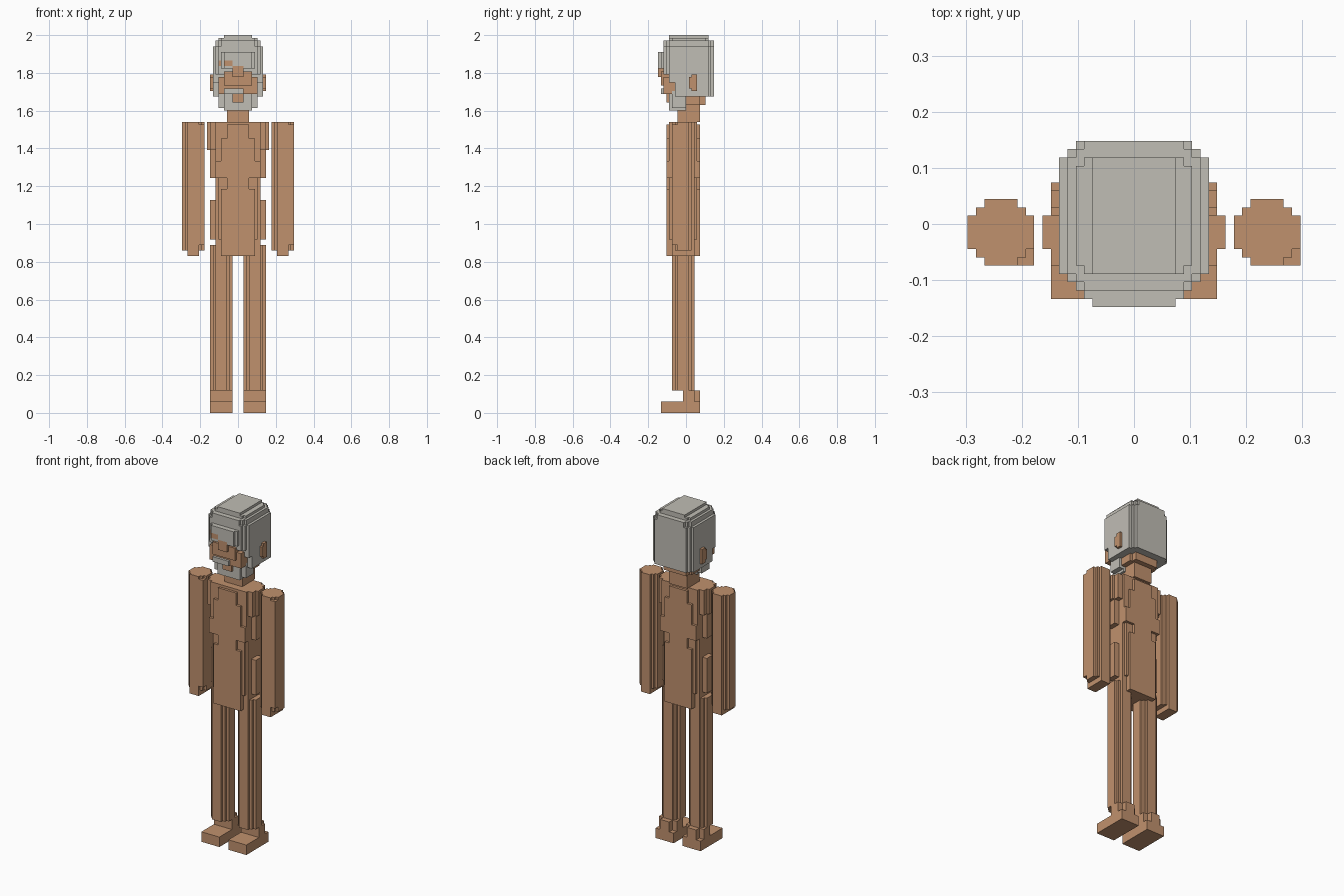
import bpy, bmesh
from mathutils import Vector

if "Cube" in bpy.data.objects:
    bpy.data.objects.remove(bpy.data.objects["Cube"], do_unlink=True)

U = 2 / 135  # one block


def material(name, rgb):
    m = bpy.data.materials.new(name)
    m.use_nodes = True
    col = (*rgb, 1)
    m.diffuse_color = col
    m.node_tree.nodes["Principled BSDF"].inputs["Base Color"].default_value = col
    return m


MATS = [material("tan_skin", (0.53, 0.285, 0.155)),
        material("grey_hair", (0.53, 0.51, 0.46))]
SKIN, HAIR = 0, 1


def fill(grid, x0, x1, y0, y1, z0, z1, mat=SKIN):
    """Fill a box of blocks; mat None carves them away."""
    for x in range(x0, x1):
        for y in range(y0, y1):
            for z in range(z0, z1):
                if mat is None:
                    grid.pop((x, y, z), None)
                else:
                    grid[x, y, z] = mat


def slab(grid, z0, z1, rects, mat=SKIN):
    """Stepped round section from symmetric rectangles (half width, y0, y1)."""
    for hw, y0, y1 in rects:
        fill(grid, -hw, hw, y0, y1, z0, z1, mat)


def tube(grid, x, z0, z1):
    """Eight-block wide rounded limb."""
    for c in range(3):
        fill(grid, x + c, x + 8 - c, -3 - c, 1 + c, z0, z1)


def build(name, grid):
    """Make a mesh of the exposed block faces and merge the flat areas."""
    bm = bmesh.new()
    verts = {}

    def vert(p):
        if p not in verts:
            verts[p] = bm.verts.new(Vector(p) * U)
        return verts[p]

    for cell, mat in grid.items():
        for axis in range(3):
            for side in (0, 1):
                near = list(cell)
                near[axis] += 2 * side - 1
                if tuple(near) in grid:
                    continue
                a, b = (axis + 1) % 3, (axis + 2) % 3
                loop = []
                for da, db in ((0, 0), (1, 0), (1, 1), (0, 1)):
                    p = list(cell)
                    p[axis] += side
                    p[a] += da
                    p[b] += db
                    loop.append(vert(tuple(p)))
                f = bm.faces.new(loop if side else loop[::-1])
                f.material_index = mat
    bmesh.ops.dissolve_limit(bm, angle_limit=0.01, verts=bm.verts[:],
                             edges=bm.edges[:], delimit={'MATERIAL', 'NORMAL'})
    me = bpy.data.meshes.new(name)
    bm.to_mesh(me)
    bm.free()
    for m in MATS:
        me.materials.append(m)
    ob = bpy.data.objects.new(name, me)
    bpy.context.collection.objects.link(ob)


for side, arm_x, leg_x in (("left", 12, 2), ("right", -20, -10)):
    # arm with a squared front corner and a short hand
    g = {}
    tube(g, arm_x, 58, 104)
    fill(g, arm_x + 6, arm_x + 8, -5, -1, 60, 103)
    fill(g, arm_x + 2, arm_x + 6, -5, 3, 56, 58)
    build(side + "_arm", g)
    # leg
    g = {}
    tube(g, leg_x, 8, 60)
    build(side + "_leg", g)
    # foot with raised heel
    g = {}
    fill(g, leg_x, leg_x + 8, -9, 5, 0, 4)
    fill(g, leg_x, leg_x + 8, -1, 3, 4, 8)
    fill(g, leg_x + 2, leg_x + 6, 3, 5, 4, 8)
    build(side + "_foot", g)

# torso: core, then shoulders, ribs and hips
g = {}
slab(g, 56, 62, [(6, -7, 5)])
slab(g, 60, 104, [(8, -5, 3)])
slab(g, 62, 76, [(10, -3, 1), (7, -6, 4)])
slab(g, 62, 80, [(6, -7, 5)])
slab(g, 76, 84, [(7, -6, 4), (4, -7, 5)])
slab(g, 84, 104, [(10, -3, 1), (8, -6, 4)])
slab(g, 84, 90, [(8, -7, 5)])
slab(g, 90, 98, [(6, -7, 5)])
slab(g, 98, 103, [(4, -7, 5)])
slab(g, 94, 104, [(11, -3, 1), (10, -5, 3)])
slab(g, 76, 84, [(10, -3, 1)], None)
slab(g, 76, 84, [(8, -5, 3), (7, -6, 4), (4, -7, 5)])
build("torso", g)

# neck
g = {}
slab(g, 104, 110, [(4, -3, 5)])
slab(g, 110, 113, [(5, -3, 7), (6, -2, 5)])
build("neck", g)

# head: hair cap
g = {}
slab(g, 113, 131, [(9, -6, 8), (8, -7, 9), (7, -8, 10)], HAIR)
slab(g, 131, 133, [(8, -6, 8), (7, -7, 9), (6, -8, 10)], HAIR)
slab(g, 133, 134, [(7, -5, 7), (6, -6, 8)], HAIR)
slab(g, 134, 135, [(5, -6, 8)], HAIR)
slab(g, 123, 129, [(5, -10, 0), (6, -9, 0)], HAIR)
# open face
slab(g, 118, 121, [(9, -11, -6)], None)
slab(g, 113, 118, [(9, -11, -4)], None)
slab(g, 114, 120, [(7, -8, -2)])
slab(g, 117, 122, [(5, -9, -4)])
fill(g, -2, 2, -10, -6, 120, 124)
fill(g, -7, -2, -8, -6, 124, 126)
fill(g, -5, -2, -10, -8, 124, 126)
# moustache and beard
fill(g, -5, 2, -9, -6, 114, 116, HAIR)
slab(g, 109, 115, [(7, -5, 0)], HAIR)
slab(g, 108, 114, [(5, -6, 0)], HAIR)
fill(g, -2, 2, -7, -4, 111, 114)
# ears
for x in (-10, 9):
    fill(g, x, x + 1, 1, 4, 116, 120)
    fill(g, x, x + 1, 2, 4, 115, 121)
build("head", g)
